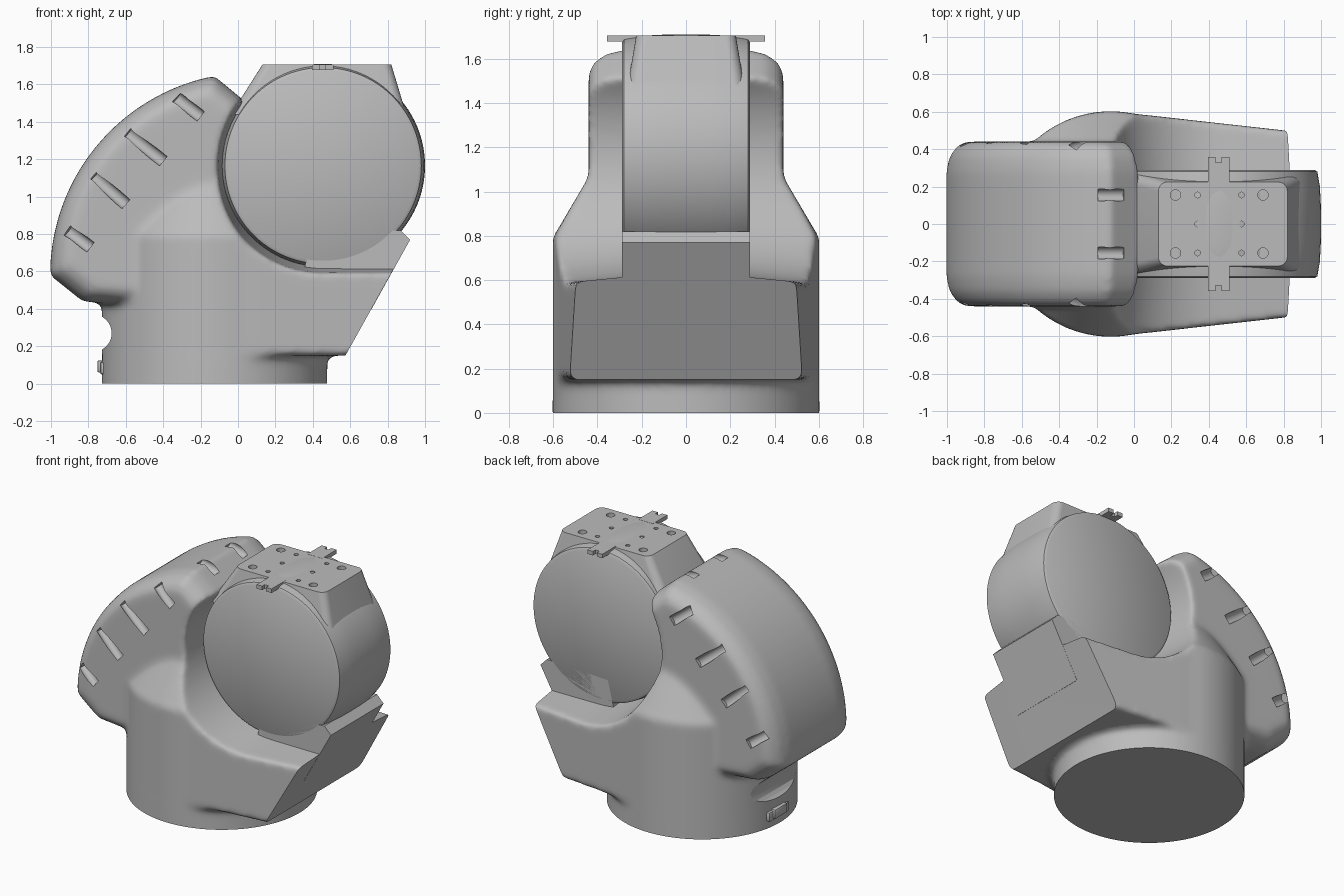
import bpy, bmesh, math
from mathutils import Vector

cube = bpy.data.objects.get("Cube")
if cube:
    bpy.data.objects.remove(cube, do_unlink=True)

grey = bpy.data.materials.new("cast_grey")
grey.use_nodes = True
grey.diffuse_color = (0.5, 0.5, 0.5, 1)
grey.node_tree.nodes["Principled BSDF"].inputs["Base Color"].default_value = (0.5, 0.5, 0.5, 1)


def ring(centre, axis, radius, count=64):
    """Points of a circle around the given axis."""
    a = Vector(axis).normalized()
    u = a.orthogonal().normalized()
    v = a.cross(u)
    steps = [2 * math.pi * i / count for i in range(count)]
    return [Vector(centre) + radius * (math.cos(t) * u + math.sin(t) * v) for t in steps]


def box(x0, x1, y0, y1, z0, z1):
    return [Vector((x, y, z)) for x in (x0, x1) for y in (y0, y1) for z in (z0, z1)]


def rod(a, b, radius, count=24):
    a, b = Vector(a), Vector(b)
    return ring(a, b - a, radius, count) + ring(b, b - a, radius, count)


def prism(profile, half_width):
    return [Vector((x, s * half_width, z)) for x, z in profile for s in (-1, 1)]


def solid(name, *point_sets):
    """One object holding a convex solid for each set of points."""
    bm = bmesh.new()
    for points in point_sets:
        part = bmesh.new()
        for p in points:
            part.verts.new(p)
        result = bmesh.ops.convex_hull(part, input=part.verts)
        spare = set(result["geom_interior"] + result["geom_unused"])
        loose = [v for v in spare if isinstance(v, bmesh.types.BMVert) and v.is_valid]
        bmesh.ops.delete(part, geom=loose, context='VERTS')
        bmesh.ops.recalc_face_normals(part, faces=part.faces)
        temp = bpy.data.meshes.new("temp")
        part.to_mesh(temp)
        part.free()
        bm.from_mesh(temp)
        bpy.data.meshes.remove(temp)
    mesh = bpy.data.meshes.new(name)
    bm.to_mesh(mesh)
    bm.free()
    mesh.materials.append(grey)
    obj = bpy.data.objects.new(name, mesh)
    bpy.context.collection.objects.link(obj)
    return obj


def cut(obj, *point_sets):
    cutter = solid("cutter", *point_sets)
    cutter.hide_render = True
    mod = obj.modifiers.new("cut", 'BOOLEAN')
    mod.operation, mod.solver, mod.object = 'DIFFERENCE', 'MANIFOLD', cutter


def remesh(obj, size):
    mod = obj.modifiers.new("blend", 'REMESH')
    mod.mode, mod.voxel_size = 'VOXEL', size


def finish(obj, angle=35):
    """Apply the modifiers, drop their cutters and shade."""
    cutters = [m.object for m in obj.modifiers if m.type == 'BOOLEAN']
    graph = bpy.context.evaluated_depsgraph_get()
    mesh = bpy.data.meshes.new_from_object(obj.evaluated_get(graph))
    obj.modifiers.clear()
    obj.data = mesh
    mesh.materials.clear()
    mesh.materials.append(grey)
    for cutter in cutters:
        bpy.data.objects.remove(cutter, do_unlink=True)
    bpy.ops.object.select_all(action='DESELECT')
    obj.select_set(True)
    bpy.context.view_layer.objects.active = obj
    bpy.ops.object.shade_smooth_by_angle(angle=math.radians(angle))


AXIS = Vector((0.455, 0, 1.165))
UP, SIDE = (0, 0, 1), (0, 1, 0)
BASE_X = -0.125

# Casting: round base, conical shoulder, front block and rear housing
base = ring((BASE_X, 0, -0.1), UP, 0.603) + ring((BASE_X, 0, 0.8), UP, 0.603)
shoulder = ring((BASE_X, 0, 0.79), UP, 0.603) + ring((BASE_X, 0, 1.12), UP, 0.41)
front = (ring((BASE_X, 0, 0.15), UP, 0.6) + ring((BASE_X, 0, 0.76), UP, 0.6)
         + box(0.62, 1.1, -0.467, 0.467, 0.15, 0.635))
arc = [math.radians(180 - 79 * i / 20) for i in range(21)]
outline = [(0.08 + 1.085 * math.cos(t), 0.58 + 1.085 * math.sin(t)) for t in arc]
outline += [(0.06, 1.49), (0.2, 1.3), (0.2, 0.5), (-0.6, 0.42), (-0.83, 0.44)]
housing = []
for half, scale in ((0.44, 0.85), (0.415, 0.92), (0.36, 0.975), (0.28, 1)):
    scaled = [(-0.3 + (x + 0.3) * scale, 0.95 + (z - 0.95) * scale) for x, z in outline]
    housing += prism(scaled, half)
body = solid("main_casting", base, shoulder, front, housing)
remesh(body, 0.018)

# Flared pocket for the joint drum on each side
for s in (-1, 1):
    pocket = []
    for y, r in ((-0.02, 0.52), (0.8, 0.6)):
        centre = (AXIS.x, s * y, AXIS.z)
        pocket += ring(centre, SIDE, r)
        pocket += [Vector((1.4, s * y, z)) for z in (0.64, 1.9)]
    cut(body, pocket)
remesh(body, 0.015)
smooth = body.modifiers.new("soften", 'SMOOTH')
smooth.factor, smooth.iterations = 0.5, 14

# Flat base and slanted front opening
cut(body, box(-2, 2, -2, 2, -1, 0))
cut(body, prism([(0.58, 0.16), (0.92, 0.77), (1.26, 1.38), (2.5, 1.3), (2.5, -0.4), (0.27, -0.4)], 1))

# Grip slots along the housing edge, on top, and the dent at the back
slots = []
for outer, inner in (((-0.33, 1.53), (-0.2, 1.43)), ((-0.59, 1.34), (-0.4, 1.19)),
                     ((-0.77, 1.11), (-0.6, 0.96)), ((-0.91, 0.82), (-0.79, 0.73))):
    for s in (-1, 1):
        slots.append(rod((outer[0], s * 0.41, outer[1]), (inner[0], s * 0.445, inner[1]), 0.033))
for s in (-1, 1):
    slots.append(rod((-0.19, s * 0.155, 1.635), (-0.05, s * 0.155, 1.6), 0.033))
slots.append(rod((-0.775, -0.3, 0.27), (-0.775, 0.3, 0.27), 0.1))
cut(body, *slots)
finish(body)

# Joint drum with slightly barrelled rim
barrel = []
for y, r in ((0.29, 0.508), (0.28, 0.525), (0.2, 0.539), (0.1, 0.544), (0, 0.545)):
    for s in (-1, 1):
        barrel += ring((AXIS.x, s * y, AXIS.z), SIDE, r, 96)
finish(solid("joint_drum", barrel))

# Seat under the drum, ending at the slanted opening
seat = solid("drum_seat", prism([(0.3, 0.4), (0.715, 0.4), (0.92, 0.769), (0.87, 0.82), (0.4, 0.8)], 0.29))
finish(seat)


def rounded_rect(x0, x1, half, z, r=0.05):
    points = []
    for x in (x0 + r, x1 - r):
        for y in (-half + r, half - r):
            points += ring((x, y, z), UP, r, 24)
    return points


# Mounting block with its screw holes
mount = solid("mount_block",
              rounded_rect(-0.03, 0.9, 0.27, 1.44) + rounded_rect(0.0, 0.88, 0.255, 1.5)
              + rounded_rect(0.13, 0.82, 0.225, 1.705))
holes = []
for y in (-0.155, 0, 0.155):
    for x in (0.34, 0.575):
        holes.append(rod((x, y, 1.65), (x, y, 1.8), 0.015))
    if y:
        for x in (0.222, 0.69):
            holes.append(rod((x, y, 1.66), (x, y, 1.8), 0.028))
cut(mount, *holes)
finish(mount)

# Locating ears on both sides of the mount
for side, s in (("left", 1), ("right", -1)):
    ear = solid("mount_ear_" + side, box(0.395, 0.51, s * 0.2, s * 0.358, 1.678, 1.706))
    cut(ear, box(0.437, 0.468, s * 0.33, s * 0.4, 1.6, 1.8))
    finish(ear)

# Cable plug on the back of the base
plug = solid("cable_plug", box(-0.752, -0.66, -0.05, 0.09, 0.06, 0.125),
             box(-0.735, -0.66, -0.09, 0.13, 0.05, 0.115))
bevel = plug.modifiers.new("round", 'BEVEL')
bevel.width, bevel.segments = 0.012, 2
finish(plug)
